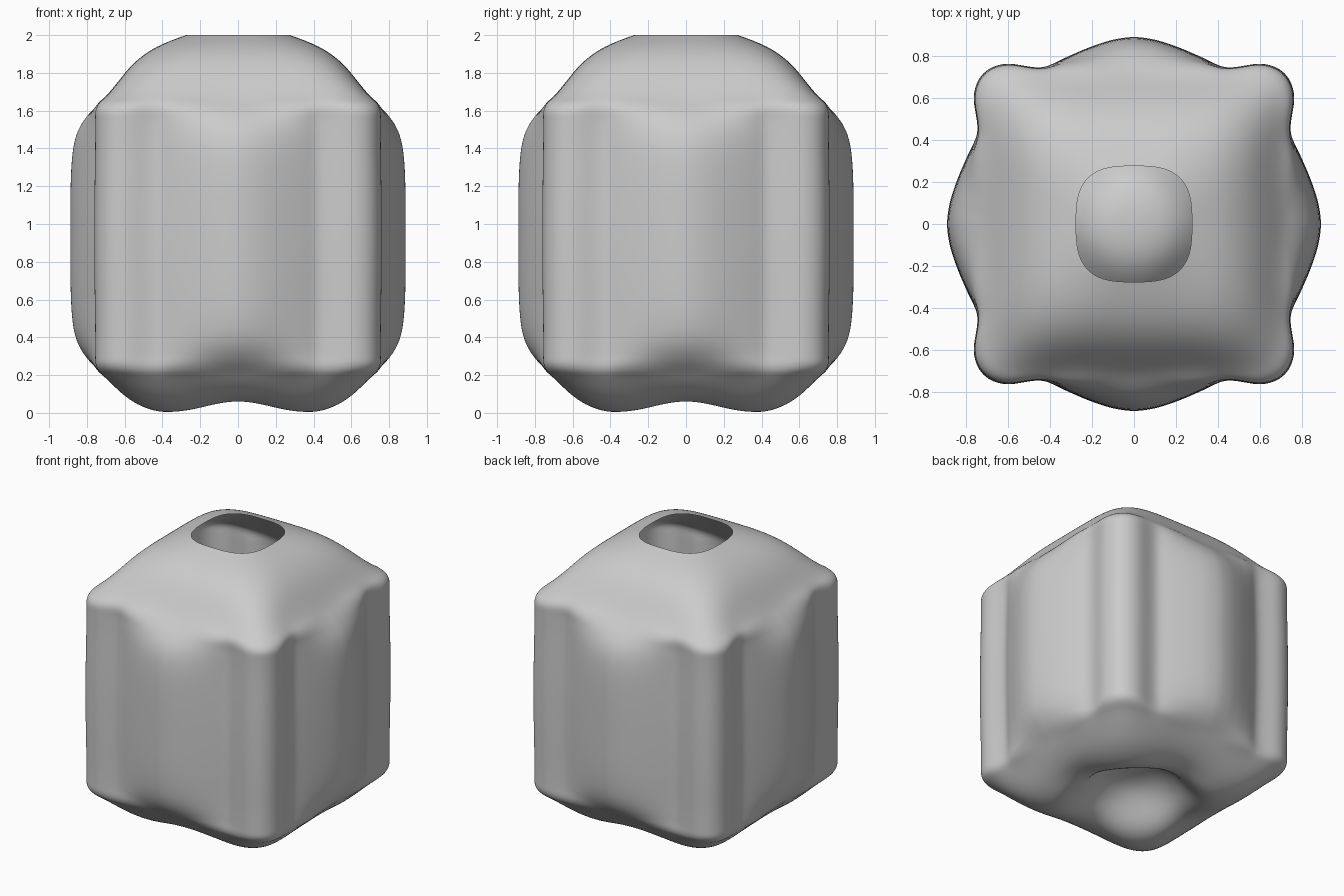
import bpy, math

if "Cube" in bpy.data.objects:
    bpy.data.objects.remove(bpy.data.objects["Cube"])

# first-octant outline of the fluted body: (angle in degrees, radius)
OUTLINE = [(0, .89), (6, .883), (12, .868), (20, .852), (29, .845), (32, .852), (35, .915),
           (38, .968), (42, 1.003), (45, 1.01)]

# rows from rim to underside: z, half width, lobe amount, squareness, lift at face middles
ROWS = [(2.0, .275, 0, 3, 0), (1.97, .36, 0, 3.5, 0), (1.93, .45, 0, 4.2, 0),
        (1.87, .535, 0, 5, 0), (1.80, .60, 0, 6, 0), (1.72, .66, 0, 8, 0),
        (1.67, .70, .12, 9, 0), (1.64, .73, .55, 9, 0), (1.60, .775, .88, 9, 0),
        (1.56, .81, 1, 9, 0), (1.50, .85, 1, 9, 0), (1.40, .88, 1, 9, 0),
        (1.20, .89, .97, 9, 0), (.93, .89, .95, 9, 0), (.66, .89, .97, 9, 0),
        (.46, .88, 1, 9, 0), (.36, .85, 1, 9, 0), (.30, .81, 1, 9, 0),
        (.26, .775, .88, 9, 0), (.22, .73, .55, 9, 0), (.19, .70, .12, 9, 0),
        (.14, .66, 0, 8, .01), (.06, .58, 0, 6, .03), (.015, .50, 0, 5, .05),
        (-.005, .42, 0, 4, .06), (.04, .345, 0, 3, .05), (.14, .29, 0, 2.3, .02),
        (.21, .235, 0, 2, 0), (.25, .17, 0, 2, 0), (.27, .09, 0, 2, 0)]
SEGMENTS = 96


def outline(deg):
    for (a0, r0), (a1, r1) in zip(OUTLINE, OUTLINE[1:]):
        if deg <= a1 + 1e-6:
            return r0 + (r1 - r0) * (deg - a0) / (a1 - a0)
    return OUTLINE[-1][1]


def ring(z, half, lobe, power, lift):
    points = []
    for i in range(SEGMENTS):
        t = 2 * math.pi * i / SEGMENTS
        c, s = math.cos(t), math.sin(t)
        square = half / (abs(c) ** power + abs(s) ** power) ** (1 / power)
        deg = math.degrees(t) % 90
        deg = min(deg, 90 - deg)
        weight = .5 + .5 * math.cos(math.pi * min(1, deg / 32))
        body = outline(deg) + (half - .89) * weight
        r = square + (body - square) * lobe
        points.append((r * c, r * s, z + lift * math.cos(2 * t) ** 2))
    return points


# open-topped shell with fluted corners and a dimpled base
verts, faces = [], []
for row in ROWS:
    verts += ring(*row)
for k in range(len(ROWS) - 1):
    for i in range(SEGMENTS):
        j = (i + 1) % SEGMENTS
        a, b = k * SEGMENTS, (k + 1) * SEGMENTS
        faces.append((a + j, a + i, b + i, b + j))
verts.append((0, 0, .275))
last = (len(ROWS) - 1) * SEGMENTS
for i in range(SEGMENTS):
    faces.append((last + (i + 1) % SEGMENTS, last + i, len(verts) - 1))

mesh = bpy.data.meshes.new("fluted_shell")
mesh.from_pydata(verts, [], faces)
mesh.polygons.foreach_set("use_smooth", [True] * len(mesh.polygons))
shell = bpy.data.objects.new("fluted_shell", mesh)
bpy.context.collection.objects.link(shell)
sub = shell.modifiers.new("smooth", 'SUBSURF')
sub.levels = sub.render_levels = 2
